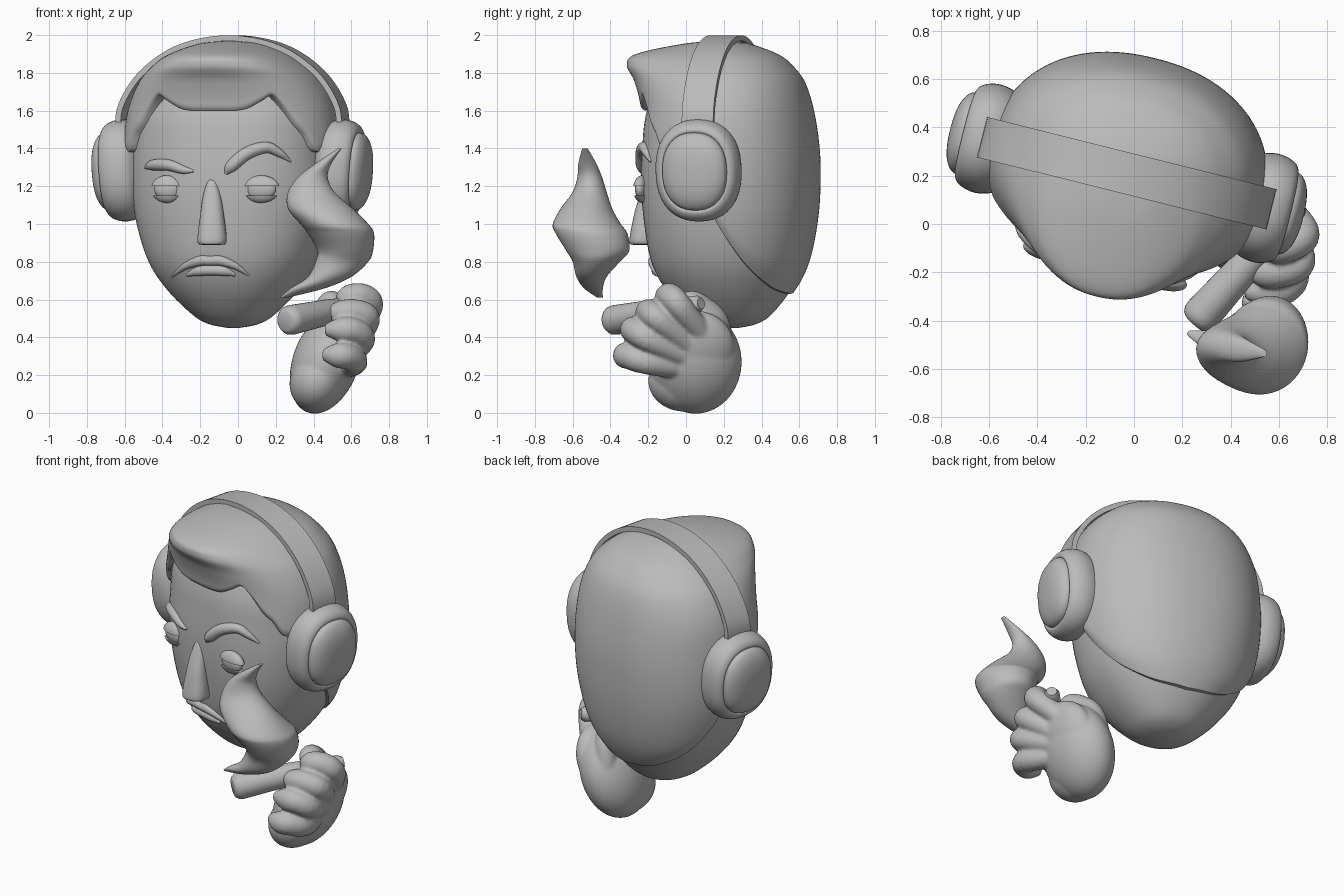
import bpy, bmesh, math
from mathutils import Matrix, Vector
from mathutils.bvhtree import BVHTree

cube = bpy.data.objects.get("Cube")
if cube:
    bpy.data.objects.remove(cube, do_unlink=True)

grey = bpy.data.materials.new("clay grey")
grey.use_nodes = True
grey.diffuse_color = (0.5, 0.5, 0.5, 1)
grey.node_tree.nodes["Principled BSDF"].inputs["Base Color"].default_value = grey.diffuse_color

# The head is turned slightly to its right
TURN = Matrix.Rotation(math.radians(-14), 4, 'Z')
HEAD = Matrix.Translation((-0.03, 0.21, 0)) @ TURN


def finish(name, bm, matrix=Matrix()):
    bm.transform(matrix)
    bmesh.ops.recalc_face_normals(bm, faces=bm.faces)
    mesh = bpy.data.meshes.new(name)
    bm.to_mesh(mesh)
    bm.free()
    mesh.materials.append(grey)
    obj = bpy.data.objects.new(name, mesh)
    bpy.context.collection.objects.link(obj)
    bpy.ops.object.select_all(action='DESELECT')
    obj.select_set(True)
    bpy.context.view_layer.objects.active = obj
    bpy.ops.object.shade_smooth_by_angle(angle=math.radians(45))
    return obj


def smooth_rows(rows, steps=6):
    """Catmull-Rom interpolation of rows of numbers."""
    out = []
    for i in range(len(rows) - 1):
        a, b, c, d = (rows[max(0, min(len(rows) - 1, i + k))] for k in (-1, 0, 1, 2))
        for s in range(steps):
            t = s / steps
            out.append([q + t / 2 * (r - p + t * (2 * p - 5 * q + 4 * r - e + t * (3 * (q - r) + e - p)))
                        for p, q, r, e in zip(a, b, c, d)])
    return out + [list(rows[-1])]


def blend(rows, key):
    """Linear lookup in rows sorted by their first value."""
    for low, high in zip(rows, rows[1:]):
        if key <= high[0]:
            t = max(0, (key - low[0]) / (high[0] - low[0]))
            return [p + (q - p) * t for p, q in zip(low, high)]
    return list(rows[-1])


def oval(angle, power):
    s, c = math.sin(angle), math.cos(angle)
    return (math.copysign(abs(s) ** (2 / power), s), math.copysign(abs(c) ** (2 / power), c))


def skin(bm, rings, open_end=False):
    loops = [[bm.verts.new(p) for p in ring] for ring in rings]
    for low, high in zip(loops, loops[1:]):
        for i in range(len(low)):
            j = (i + 1) % len(low)
            bm.faces.new((low[i], low[j], high[j], high[i]))
    bm.faces.new(loops[0])
    if not open_end:
        bm.faces.new(loops[-1])


def loft(name, rows, matrix=Matrix(), power=2.0, sides=48):
    """Rows hold height, least x, greatest x, least y, greatest y."""
    bm = bmesh.new()
    rings = []
    for h, xa, xb, ya, yb in smooth_rows(rows):
        ring = []
        for i in range(sides):
            s, c = oval(math.tau * i / sides, power)
            ring.append(((xa + xb + (xb - xa) * s) / 2, (ya + yb + (yb - ya) * c) / 2, h))
        rings.append(ring)
    skin(bm, rings)
    return finish(name, bm, matrix)


def sweep(bm, points, radii, sides=16):
    rings = []
    for i, p in enumerate(points):
        tangent = (points[min(i + 1, len(points) - 1)] - points[max(i - 1, 0)]).normalized()
        side = tangent.cross(Vector((0.1, 1, 0.2))).normalized()
        up = tangent.cross(side)
        rings.append([p + radii[i] * (side * math.cos(math.tau * k / sides) + up * math.sin(math.tau * k / sides))
                      for k in range(sides)])
    skin(bm, rings)


# Head: height, half width, front, back
skull = [(0.45, 0.03, 0.02, 0.07), (0.47, 0.13, 0.1, 0.16), (0.52, 0.215, 0.19, 0.24), (0.65, 0.345, 0.31, 0.34),
         (0.8, 0.445, 0.385, 0.41), (1.0, 0.51, 0.42, 0.45), (1.2, 0.535, 0.435, 0.46), (1.4, 0.53, 0.43, 0.45),
         (1.6, 0.5, 0.405, 0.41), (1.8, 0.38, 0.32, 0.32), (1.9, 0.2, 0.2, 0.2)]
head = loft("head", [(z, -w, w, -f, b) for z, w, f, b in skull], HEAD, 2.2, 64)
probe = bmesh.new()
probe.from_mesh(head.data)
surface = BVHTree.FromBMesh(probe)
probe.free()


def on_face(x, z):
    return surface.ray_cast(Vector((x, -3, z)), Vector((0, 1, 0)))[0]


# Hair: one shell following a hull, ending at a hairline that varies round the head
hull = smooth_rows([(0.62, 0.36, 0.31, 0.36), (0.8, 0.48, 0.4, 0.435), (1.0, 0.55, 0.44, 0.475),
                    (1.2, 0.58, 0.45, 0.49), (1.4, 0.58, 0.45, 0.485), (1.6, 0.555, 0.435, 0.455),
                    (1.75, 0.49, 0.475, 0.41), (1.84, 0.405, 0.525, 0.345), (1.9, 0.315, 0.48, 0.27),
                    (1.955, 0.17, 0.22, 0.12), (1.97, 0.03, 0.03, 0.03)])
hairline = smooth_rows([(0, 1.6), (15, 1.605), (27, 1.65), (35, 1.68), (40, 1.62), (47, 1.53), (55, 1.47),
                        (62, 1.39), (72, 1.37), (82, 1.28), (92, 1.12), (104, 0.93), (122, 0.76),
                        (148, 0.66), (180, 0.63)])
bm = bmesh.new()
rings = []
ROWS, SIDES = 56, 160
for row in range(ROWS + 2):
    ring = []
    for i in range(SIDES):
        degrees = 360 * i / SIDES
        end = blend(hairline, min(degrees, 360 - degrees))[1]
        z = 1.97 - (1.97 - end) * min(1, row / ROWS) ** 1.4
        z, w, f, b = blend(hull, z)
        s, c = oval(math.radians(degrees), 2.2)
        tuck = 0.8 if row > ROWS else 1 - 0.03 * max(0, (row - ROWS + 3) / 3) ** 2
        ring.append((w * s * tuck, -(f if c > 0 else b) * c * tuck, z))
    rings.append(ring)
skin(bm, rings, open_end=True)
finish("hair", bm, HEAD)

# Headphones: band, then a cushion and a cap on each side
half = [(0.6, 1.46), (0.59, 1.62), (0.473, 1.8), (0.268, 1.935), (0, 1.984)]
path = [Vector((u, 0, z)) for u, z in smooth_rows(half + [(-u, z) for u, z in half[-2::-1]], 8)]
bm = bmesh.new()
rings = []
for i, p in enumerate(path):
    along = path[min(i + 1, len(path) - 1)] - path[max(i - 1, 0)]
    out = along.cross(Vector((0, 1, 0))).normalized() * 0.015
    wide = Vector((0, 0.086, 0))
    rings.append([p + out + wide, p + out - wide, p - out - wide, p - out + wide])
skin(bm, rings)
finish("headband", bm, HEAD)

cushion = [(0.48, 0.7), (0.52, 0.92), (0.57, 1), (0.62, 1), (0.665, 0.93), (0.685, 0.82), (0.675, 0.74)]
cap = [(0.65, 0.74), (0.68, 0.77), (0.71, 0.72), (0.735, 0.56), (0.749, 0.32), (0.753, 0.05)]
for label, side in (("left", 1), ("right", -1)):
    place = HEAD @ Matrix.Translation((0, 0, 1.325)) @ Matrix.Rotation(side * math.radians(94), 4, 'Y')
    for part, profile in (("ear_cushion", cushion), ("ear_cap", cap)):
        rows = [(h, -0.268 * s, 0.268 * s, -0.228 * s, 0.228 * s) for h, s in profile]
        loft(label + "_" + part, rows, place, 2.3)

# Nose
loft("nose", [(0.89, -0.19, -0.09, -0.28, -0.15), (0.91, -0.215, -0.06, -0.3, -0.15),
              (1.05, -0.2, -0.075, -0.275, -0.15), (1.15, -0.185, -0.09, -0.245, -0.15),
              (1.22, -0.165, -0.11, -0.22, -0.15), (1.245, -0.15, -0.13, -0.2, -0.15)], power=2.5)


# Brows and lips: tapered rolls laid on the face, as x, height, radius
def face_roll(name, rows):
    rows = smooth_rows(rows, 8)
    bm = bmesh.new()
    sweep(bm, [on_face(x, z) for x, z, r in rows], [r for x, z, r in rows])
    finish(name, bm)


face_roll("right_brow", [(-0.49, 1.3, 0.008), (-0.45, 1.312, 0.028), (-0.37, 1.312, 0.03),
                         (-0.29, 1.287, 0.022), (-0.235, 1.28, 0.006)])
face_roll("left_brow", [(-0.065, 1.265, 0.008), (-0.035, 1.305, 0.032), (0.05, 1.375, 0.034),
                        (0.15, 1.405, 0.03), (0.22, 1.375, 0.022), (0.28, 1.33, 0.005)])
face_roll("upper_lip", [(-0.35, 0.72, 0.004), (-0.28, 0.775, 0.018), (-0.2, 0.805, 0.027), (-0.145, 0.805, 0.026),
                        (-0.09, 0.805, 0.027), (-0.01, 0.775, 0.018), (0.06, 0.725, 0.004)])
face_roll("lower_lip", [(-0.27, 0.73, 0.008), (-0.21, 0.75, 0.026), (-0.14, 0.755, 0.028),
                        (-0.07, 0.75, 0.026), (-0.015, 0.73, 0.008)])

# Eyes: a ball between two lids cut from larger balls
for label, x, width in (("right", -0.375, 0.088), ("left", 0.12, 0.104)):
    spot = Matrix.Translation(on_face(x, 1.185)) @ TURN
    for part, grow, cut in (("eye", 0.8, None), ("upper_lid", 1, 0.015), ("lower_lid", 1, -0.035)):
        bm = bmesh.new()
        size = Matrix.Diagonal((width * grow, 0.042 * grow, 0.073 * grow, 1))
        bmesh.ops.create_uvsphere(bm, u_segments=40, v_segments=24, radius=1, matrix=size)
        if cut:
            sign = math.copysign(1, cut)
            geom = bm.verts[:] + bm.edges[:] + bm.faces[:]
            cutting = bmesh.ops.bisect_plane(bm, geom=geom, plane_co=(0, 0, cut), plane_no=(0, 0, sign),
                                             clear_inner=True)
            rim = [e for e in cutting["geom_cut"] if isinstance(e, bmesh.types.BMEdge)]
            bmesh.ops.contextual_create(bm, geom=rim)
        finish(label + "_" + part, bm, spot)

# Hand: palm, back of hand, curled fingers and thumb fused into one soft form
bm = bmesh.new()
lean = Matrix.Rotation(math.radians(20), 4, 'Y')
for center, size in (((0.465, 0.05, 0.27), (0.175, 0.245, 0.285)), ((0.55, 0.05, 0.34), (0.11, 0.21, 0.21)),
                     ((0.42, -0.01, 0.17), (0.145, 0.19, 0.165))):
    bmesh.ops.create_uvsphere(bm, u_segments=40, v_segments=24, radius=1,
                              matrix=Matrix.Translation(center) @ lean @ Matrix.Diagonal((*size, 1)))
digits = [
    [(0.6, 0.1, 0.4), (0.7, -0.03, 0.56), (0.66, -0.08, 0.615), (0.58, -0.1, 0.61), (0.53, -0.11, 0.59)],
    [(0.6, 0.03, 0.35), (0.685, -0.14, 0.49), (0.63, -0.19, 0.53), (0.54, -0.2, 0.53), (0.47, -0.2, 0.53)],
    [(0.59, -0.01, 0.3), (0.66, -0.2, 0.39), (0.61, -0.27, 0.435), (0.54, -0.28, 0.44), (0.46, -0.28, 0.44)],
    [(0.56, -0.03, 0.24), (0.62, -0.21, 0.27), (0.58, -0.3, 0.3), (0.52, -0.32, 0.305), (0.45, -0.31, 0.31)],
    [(0.42, 0.2, 0.32), (0.45, 0.16, 0.48), (0.48, 0.07, 0.56), (0.5, 0.01, 0.58), (0.51, -0.05, 0.57)]]
for points in digits:
    rows = smooth_rows([p + (r,) for p, r in zip(points, (0.06, 0.068, 0.07, 0.066, 0.03))])
    sweep(bm, [Vector(r[:3]) for r in rows], [r[3] for r in rows])
hand = finish("hand", bm)
fuse = hand.modifiers.new("fuse", 'REMESH')
fuse.mode, fuse.voxel_size, fuse.use_smooth_shade = 'VOXEL', 0.01, True
soften = hand.modifiers.new("soften", 'SMOOTH')
soften.factor, soften.iterations = 0.5, 5

# Cigar
start, end = Vector((0.25, -0.41, 0.485)), Vector((0.69, 0.08, 0.58))
bm = bmesh.new()
steps = [(0, 0.05), (0.01, 0.062), (0.04, 0.076), (0.08, 0.079), (0.5, 0.068), (0.96, 0.045), (1, 0.03)]
sweep(bm, [start.lerp(end, t) for t, r in steps], [r for t, r in steps], 32)
finish("cigar", bm)

# Smoke plume
loft("smoke", [(0.61, 0.22, 0.26, -0.47, -0.44), (0.66, 0.28, 0.46, -0.54, -0.44), (0.72, 0.37, 0.6, -0.58, -0.42),
               (0.8, 0.41, 0.69, -0.6, -0.35), (0.86, 0.42, 0.715, -0.635, -0.3), (0.95, 0.37, 0.72, -0.69, -0.31),
               (1.0, 0.33, 0.69, -0.705, -0.345), (1.08, 0.265, 0.61, -0.665, -0.39),
               (1.17, 0.265, 0.51, -0.6, -0.42), (1.25, 0.32, 0.475, -0.575, -0.445),
               (1.32, 0.41, 0.495, -0.57, -0.475), (1.4, 0.53, 0.55, -0.55, -0.52)])
